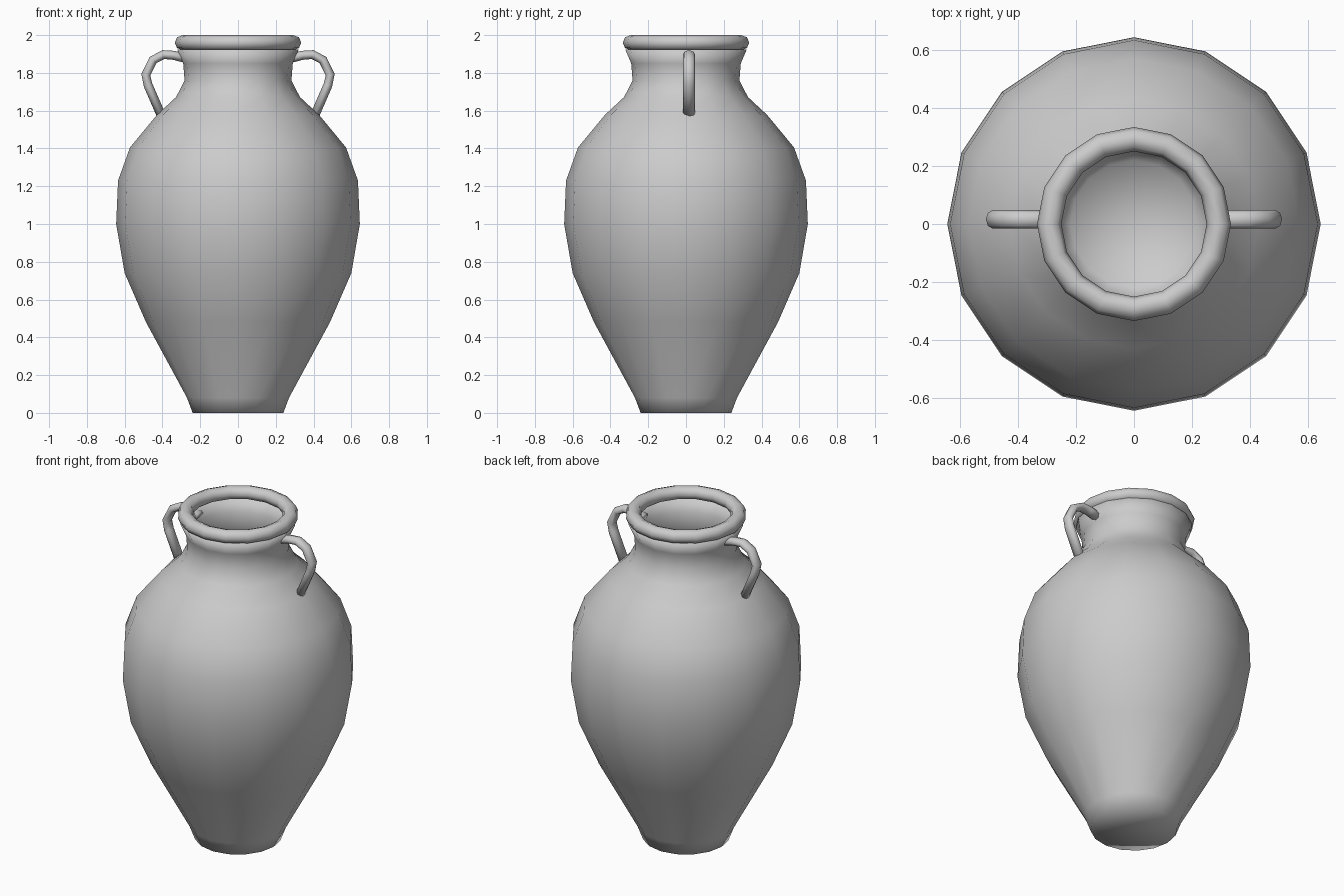
import bpy, bmesh
from math import cos, sin, tau
from mathutils import Vector

cube = bpy.data.objects.get("Cube")
if cube:
    bpy.data.objects.remove(cube, do_unlink=True)

clay = bpy.data.materials.new("grey_clay")
clay.use_nodes = True
clay.diffuse_color = (0.6, 0.6, 0.6, 1)
clay.node_tree.nodes["Principled BSDF"].inputs["Base Color"].default_value = clay.diffuse_color

SIDES = 16


def finish(bm, name):
    bmesh.ops.recalc_face_normals(bm, faces=bm.faces[:])
    mesh = bpy.data.meshes.new(name)
    bm.to_mesh(mesh)
    bm.free()
    mesh.shade_smooth()
    mesh.materials.append(clay)
    obj = bpy.data.objects.new(name, mesh)
    bpy.context.collection.objects.link(obj)
    return obj


def bridge(bm, a, b):
    n = len(a)
    for i in range(n):
        j = (i + 1) % n
        bm.faces.new((a[i], a[j], b[j], b[i]))


def lathe_ring(bm, r, z):
    return [bm.verts.new((r * cos(tau * i / SIDES), r * sin(tau * i / SIDES), z))
            for i in range(SIDES)]


def fan(bm, ring, z):
    centre = bm.verts.new((0, 0, z))
    for i in range(SIDES):
        bm.faces.new((ring[i], ring[(i + 1) % SIDES], centre))


# Hollow body: the outer wall, then the inner wall down to the floor
outer = [(0.24, 0), (0.27, 0.08), (0.487, 0.48), (0.6, 0.74), (0.645, 1.0),
         (0.635, 1.23), (0.572, 1.405), (0.43, 1.577), (0.328, 1.672),
         (0.283, 1.76), (0.29, 1.85), (0.322, 1.925)]
inner = [(r - 0.02, max(z, 0.02)) for r, z in reversed(outer)]
bm = bmesh.new()
rings = [lathe_ring(bm, r, z) for r, z in outer + inner]
for a, b in zip(rings, rings[1:]):
    bridge(bm, a, b)
fan(bm, rings[0], 0)
fan(bm, rings[-1], 0.02)
finish(bm, "body")

# Rolled rim
bm = bmesh.new()
rings = [lathe_ring(bm, 0.293 + 0.042 * cos(tau * k / 8), 1.96 + 0.04 * sin(tau * k / 8))
         for k in range(8)]
for k in range(8):
    bridge(bm, rings[k], rings[(k + 1) % 8])
finish(bm, "rim")

# Handles: an oval section swept from the neck to the shoulder
path = [Vector(p) for p in [(0.27, 1.875), (0.34, 1.893), (0.395, 1.897), (0.45, 1.868),
                            (0.488, 1.79), (0.476, 1.735), (0.405, 1.572)]]
for side, name in ((1, "left_handle"), (-1, "right_handle")):
    bm = bmesh.new()
    rings = []
    for i, p in enumerate(path):
        along = (path[min(i + 1, len(path) - 1)] - path[max(i - 1, 0)]).normalized()
        across = Vector((-along.y, along.x))
        ring = []
        for k in range(8):
            q = p + across * 0.024 * cos(tau * k / 8)
            ring.append(bm.verts.new((side * q.x, 0.016 + 0.032 * sin(tau * k / 8), q.y)))
        rings.append(ring)
    for a, b in zip(rings, rings[1:]):
        bridge(bm, a, b)
    bm.faces.new(rings[0])
    bm.faces.new(rings[-1])
    finish(bm, name)
